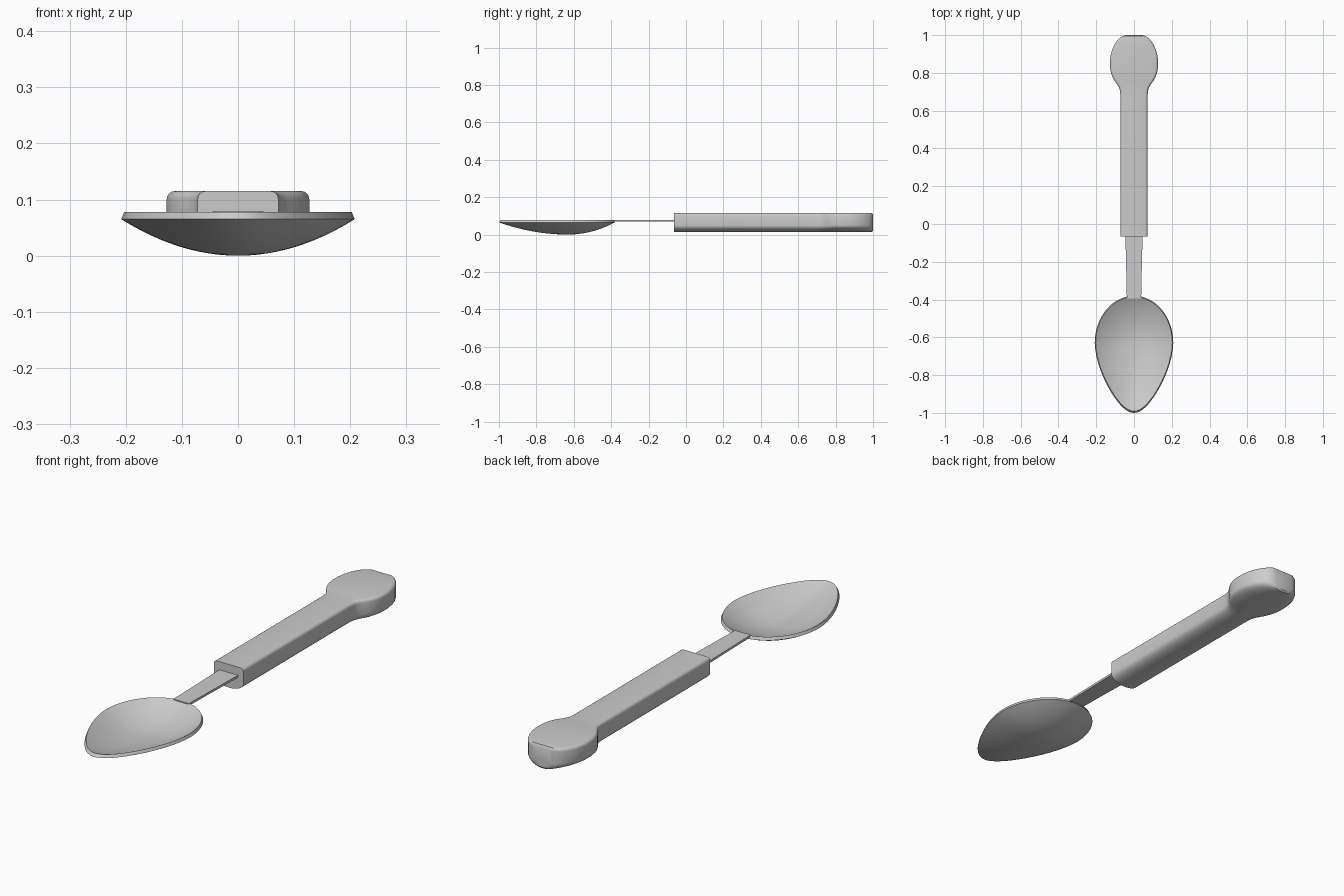
import bpy, bmesh, math

if "Cube" in bpy.data.objects:
    bpy.data.objects.remove(bpy.data.objects["Cube"])


def finish(name, bm, angle=35):
    bmesh.ops.recalc_face_normals(bm, faces=bm.faces[:])
    me = bpy.data.meshes.new(name)
    bm.to_mesh(me)
    bm.free()
    ob = bpy.data.objects.new(name, me)
    bpy.context.collection.objects.link(ob)
    bpy.ops.object.select_all(action='DESELECT')
    ob.select_set(True)
    bpy.context.view_layer.objects.active = ob
    bpy.ops.object.shade_smooth_by_angle(angle=math.radians(angle))
    return ob


def bridge(bm, a, b):
    n = len(a)
    for i in range(n):
        j = (i + 1) % n
        bm.faces.new((a[i], a[j], b[j], b[i]))


def loft(name, sections):
    bm = bmesh.new()
    loops = [[bm.verts.new(p) for p in s] for s in sections]
    for a, b in zip(loops, loops[1:]):
        bridge(bm, a, b)
    bm.faces.new(loops[0])
    bm.faces.new(loops[-1])
    return finish(name, bm)


# Bowl: egg outline, dished shell with a thin rim
CY = -0.63


def egg(a):
    s = math.sin(a)
    if s >= 0:
        return 0.208 * math.cos(a), 0.25 * s
    return 0.208 * math.cos(a) * (1 - 0.3 * (-s) ** 1.5), 0.37 * s


def bowl():
    n, rings = 64, 12
    bm = bmesh.new()

    def ring(t, z):
        pts = [egg(2 * math.pi * i / n) for i in range(n)]
        return [bm.verts.new((x * t, CY + y * t, z)) for x, y in pts]

    edges = []
    for base, scale in ((0.0, 1.0), (0.013, 0.975)):
        centre = bm.verts.new((0, CY, base))
        prev = None
        for k in range(1, rings + 1):
            t = k / rings
            cur = ring(t * scale, base + 0.065 * t * t)
            if prev:
                bridge(bm, prev, cur)
            else:
                for i in range(n):
                    bm.faces.new((centre, cur[i], cur[(i + 1) % n]))
            prev = cur
        edges.append(prev)
    bridge(bm, *edges)
    finish("bowl", bm)


bowl()


# Neck: flat tapered strip joining bowl and handle
def strip(y, w):
    return [(-w, y, 0.069), (w, y, 0.069), (w, y, 0.079), (-w, y, 0.079)]


loft("neck", [strip(-0.395, 0.038), strip(-0.25, 0.041), strip(0.0, 0.047)])


# Handle: flat top, rounded belly, flared round end
def handle_section(y, w, top=0.115, bottom=0.013):
    r = 0.014
    side = 0.05
    half = [(w - r + r * math.sin(a), top - r + r * math.cos(a))
            for a in (math.radians(d) for d in (0, 22.5, 45, 67.5, 90))]
    for k in range(9):
        a = math.pi / 2 * k / 8
        half.append((w * math.cos(a), side - (side - bottom) * math.sin(a) ** 0.9))
    pts = half + [(-x, z) for x, z in reversed(half[:-1])]
    return [(x, y, z) for x, z in pts]


outline = [(-0.065, 0.072), (0.68, 0.072), (0.705, 0.074), (0.72, 0.078),
           (0.74, 0.09), (0.76, 0.104), (0.78, 0.115), (0.80, 0.122),
           (0.83, 0.127), (0.87, 0.127), (0.90, 0.122), (0.925, 0.115),
           (0.95, 0.103), (0.97, 0.09), (0.985, 0.076), (0.994, 0.063)]
sections = [handle_section(y, w) for y, w in outline]
sections.append(handle_section(1.0, 0.045, 0.107, 0.02))
loft("handle", sections)
